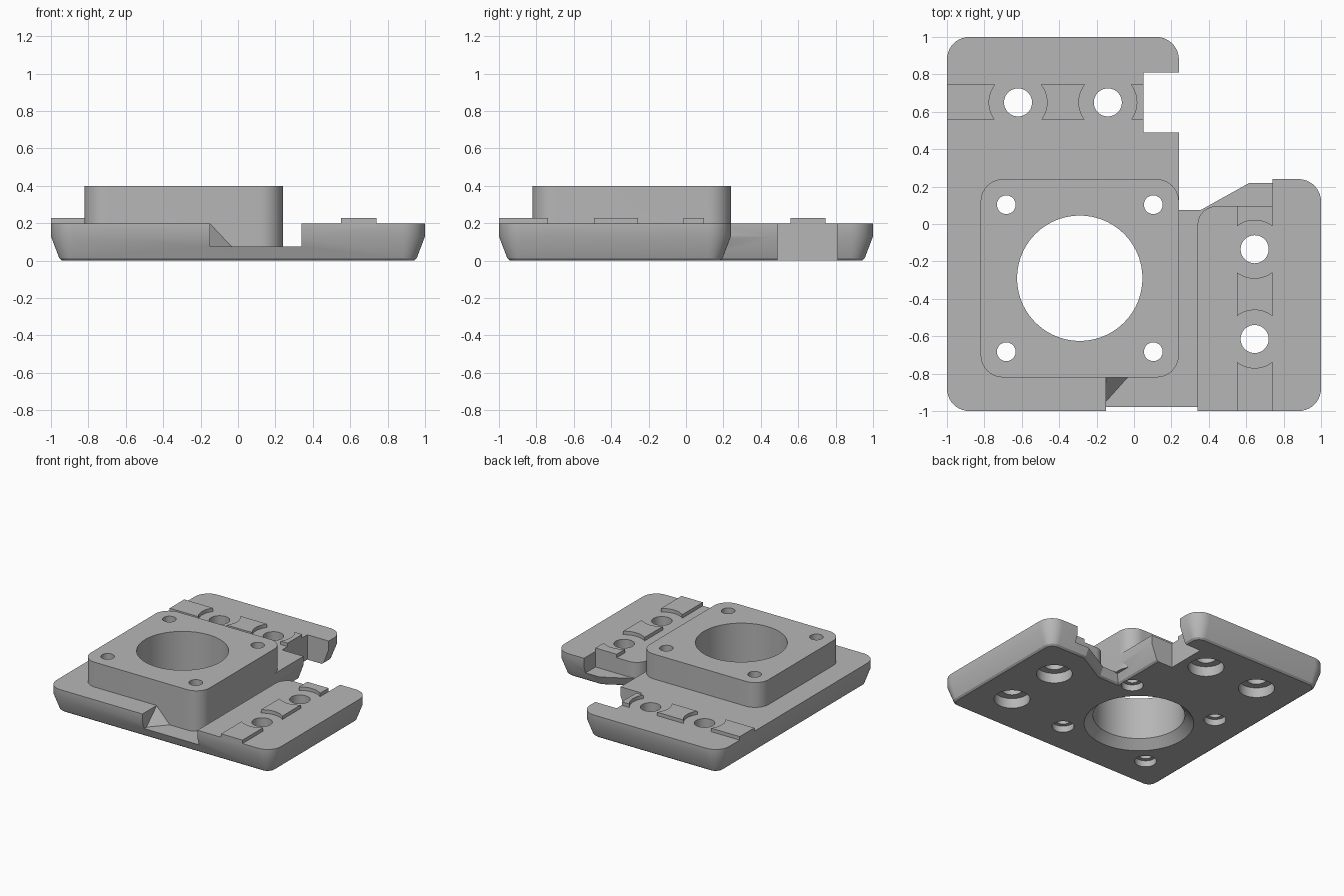
import bpy
import bmesh
from math import cos, sin, pi, tan
from mathutils import Vector

if "Cube" in bpy.data.objects:
    bpy.data.objects.remove(bpy.data.objects["Cube"], do_unlink=True)

gray = bpy.data.materials.new("plain gray")
gray.use_nodes = True
COLOUR = (0.47, 0.47, 0.47, 1)
gray.diffuse_color = COLOUR
gray.node_tree.nodes["Principled BSDF"].inputs["Base Color"].default_value = COLOUR


def finish(bm, name):
    bmesh.ops.recalc_face_normals(bm, faces=bm.faces)
    mesh = bpy.data.meshes.new(name)
    bm.to_mesh(mesh)
    bm.free()
    mesh.materials.append(gray)
    obj = bpy.data.objects.new(name, mesh)
    bpy.context.collection.objects.link(obj)
    return obj


def loft(name, rings):
    """Closed solid through a list of (height, outline) rings."""
    bm = bmesh.new()
    loops = [[bm.verts.new((p[0], p[1], z)) for p in pts] for z, pts in rings]
    n = len(loops[0])
    for low, high in zip(loops, loops[1:]):
        for i in range(n):
            j = (i + 1) % n
            bm.faces.new((low[i], low[j], high[j], high[i]))
    bm.faces.new(loops[0])
    bm.faces.new(loops[-1])
    return finish(bm, name)


def outline(corners, inset=0.0, steps=10):
    """Counter-clockwise corners (x, y, radius), moved inward and rounded."""
    pts = [Vector(c[:2]) for c in corners]
    result = []
    for i, (x, y, r) in enumerate(corners):
        p = pts[i]
        a = (p - pts[i - 1]).normalized()
        b = (pts[(i + 1) % len(pts)] - p).normalized()
        na, nb = Vector((-a.y, a.x)), Vector((-b.y, b.x))
        q = p + (na + nb) * (inset / (1 + na.dot(nb)))
        if r == 0:
            result.append(q)
            continue
        turn = a.angle_signed(b)
        side = 1 if a.x * b.y - a.y * b.x > 0 else -1
        r -= inset * side
        start = q - a * r * tan(abs(turn) / 2)
        centre = start + na * side * r
        for k in range(steps + 1):
            t = side * abs(turn) * k / steps
            v = start - centre
            result.append(centre + Vector((v.x * cos(t) - v.y * sin(t),
                                           v.x * sin(t) + v.y * cos(t))))
    return result


def prism(name, corners, z0, z1):
    pts = outline(corners)
    return loft(name, [(z0, pts), (z1, pts)])


def box(name, x0, x1, y0, y1, z0, z1, r=0):
    return prism(name, [(x0, y0, r), (x1, y0, r), (x1, y1, r), (x0, y1, r)], z0, z1)


def turned(name, x, y, profile, n=48):
    """Round solid from (height, radius) pairs."""
    return loft(name, [(z, [(x + r * cos(2 * pi * k / n), y + r * sin(2 * pi * k / n))
                            for k in range(n)]) for z, r in profile])


def combine(target, tool, operation):
    mod = target.modifiers.new("combine", 'BOOLEAN')
    mod.operation = operation
    mod.solver = 'EXACT'
    mod.object = tool
    bpy.context.view_layer.objects.active = target
    bpy.ops.object.modifier_apply(modifier=mod.name)
    bpy.data.objects.remove(tool, do_unlink=True)


# L-shaped base with tapered lower edge
R = 0.12
TOP, FLOOR = 0.2, 0.075
shape = [(-1, -1, R), (1, -1, R), (1, 0.24, R), (0.61, 0.24, 0), (0.35, 0.095, 0),
         (0.24, 0.095, 0), (0.24, 1, R), (-1, 1, R)]
plate = loft("mount_plate", [(z, outline(shape, d)) for z, d in
                             ((0, 0.06), (0.012, 0.045), (0.13, 0), (TOP, 0))])

# Raised pads along both arms, hollowed around the screw holes
back_holes = [(-0.62, 0.65), (-0.14, 0.65)]
side_holes = [(0.645, -0.135), (0.645, -0.615)]
for bar, holes in ((box("back_pads", -1, 0.06, 0.56, 0.745, 0.19, 0.228), back_holes),
                   (box("side_pads", 0.55, 0.74, -1, 0.096, 0.19, 0.228), side_holes)):
    for x, y in holes:
        combine(bar, turned("pad_cutter", x, y, [(0.1, 0.155), (0.3, 0.155)]), 'DIFFERENCE')
    combine(plate, bar, 'UNION')

# Channel between the arms, and the notch in the back arm
channel = [(-0.15, -1.2, 0), (0.34, -1.2, 0), (0.34, 0.095, 0.1), (0.74, 0.095, 0),
           (0.74, 0.5, 0), (0.24, 0.5, 0), (0.24, -0.65, 0), (-0.15, -0.65, 0)]
combine(plate, prism("channel_cutter", channel, FLOOR, 0.3), 'DIFFERENCE')
combine(plate, box("notch_cutter", 0.05, 0.4, 0.49, 0.81, -0.1, 0.5), 'DIFFERENCE')

# Square raised boss
combine(plate, box("boss", -0.82, 0.24, -0.82, 0.24, 0.07, 0.4, R), 'UNION')

# Sloped corner at the channel's front end
bm = bmesh.new()
for x, y, z in ((-0.15, -0.82, 0.198), (-0.02, -0.82, 0.06),
                (-0.15, -0.965, 0.06), (-0.15, -0.82, 0.06)):
    bm.verts.new((x, y, z))
    bm.verts.new((x - 0.02, y + 0.02, z))
hull = bmesh.ops.convex_hull(bm, input=bm.verts)
loose = [v for v in bm.verts if not v.link_faces]
bmesh.ops.delete(bm, geom=loose, context='VERTS')
combine(plate, finish(bm, "corner_slope"), 'UNION')

# Large bore with a flared mouth underneath
combine(plate, turned("bore_cutter", -0.29, -0.29,
                      [(-0.1, 0.5), (0.065, 0.335), (0.6, 0.335)], 96), 'DIFFERENCE')

# Counterbored screw holes
boss_holes = [(-0.29 + sx * 0.393, -0.29 + sy * 0.393) for sx in (-1, 1) for sy in (-1, 1)]
for holes, r, wide, depth in ((back_holes + side_holes, 0.075, 0.131, 0.08),
                              (boss_holes, 0.05, 0.08, 0.05)):
    for x, y in holes:
        profile = [(-0.1, wide), (depth, wide), (depth, r), (0.6, r)]
        combine(plate, turned("hole_cutter", x, y, profile), 'DIFFERENCE')

# Smooth the rounded walls, keep edges sharp
bpy.ops.object.select_all(action='DESELECT')
plate.select_set(True)
bpy.context.view_layer.objects.active = plate
bpy.ops.object.shade_smooth_by_angle(angle=0.4)
